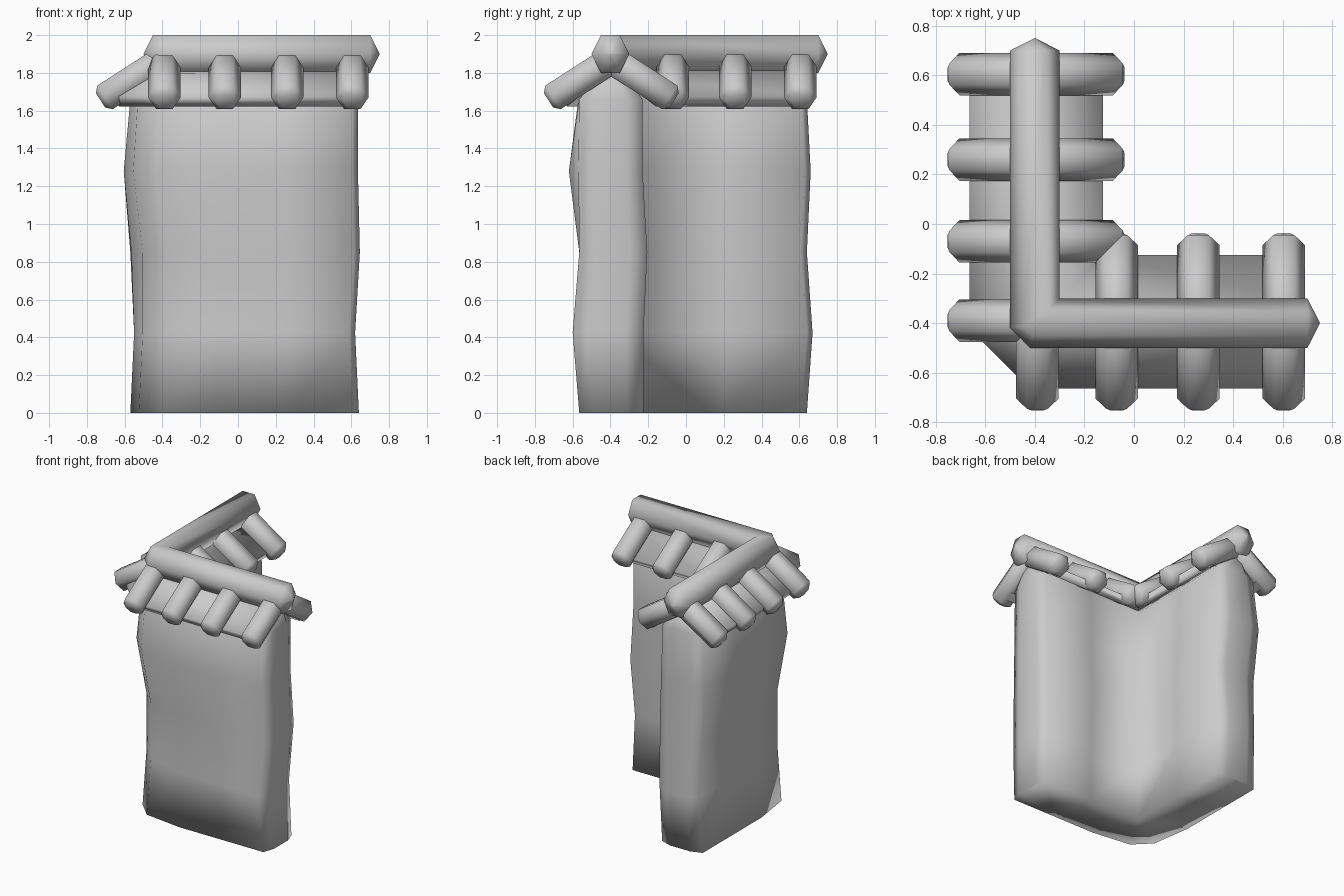
import bpy
import bmesh
from math import cos, sin, pi
from mathutils import Vector

if "Cube" in bpy.data.objects:
    bpy.data.objects.remove(bpy.data.objects["Cube"])


def make(name, rings, caps=None):
    """Loft equal-length rings into a closed, smooth-shaded object."""
    n, m = len(rings[0]), len(rings)
    caps = caps or [tuple(range(n))]
    bm = bmesh.new()
    vs = [[bm.verts.new(v) for v in r] for r in rings]
    for k in range(m - 1):
        for i in range(n):
            j = (i + 1) % n
            bm.faces.new((vs[k][i], vs[k][j], vs[k + 1][j], vs[k + 1][i]))
    for c in caps:
        bm.faces.new([vs[0][i] for i in reversed(c)])
        bm.faces.new([vs[-1][i] for i in c])
    bmesh.ops.remove_doubles(bm, verts=bm.verts, dist=0.0005)
    bmesh.ops.recalc_face_normals(bm, faces=bm.faces)
    for f in bm.faces:
        f.smooth = True
    me = bpy.data.meshes.new(name)
    bm.to_mesh(me)
    bm.free()
    ob = bpy.data.objects.new(name, me)
    bpy.context.collection.objects.link(ob)
    return ob


def rod(name, p0, p1, r, inset, tip):
    """Six-sided rod with tapered ends."""
    p0, p1 = Vector(p0), Vector(p1)
    d = (p1 - p0).normalized()
    side = d.cross(Vector((0, 0, 1))).normalized()
    up = side.cross(d)
    rings = []
    for c, s in ((p0, tip), (p0 + d * inset, 1), (p1 - d * inset, 1), (p1, tip)):
        rings.append([c + s * r * (side * cos(i * pi / 3) + up * sin(i * pi / 3))
                      for i in range(6)])
    make(name, rings)


def place(swap, along, across, z):
    """Second wing is the first one mirrored over the x = y diagonal."""
    return (across, along, z) if swap else (along, across, z)


def l_sweep(name, section, c, zc, ends, k, caps=None):
    """Sweep a section round the corner; outer side of the corner is chamfered."""
    def end(swap, u, s):
        return [place(swap, u, c + v * s, zc + z * s) for v, z in section]

    def corner(swap):
        return [place(swap, c + (v if v > 0 else k * v), c + v, zc + z)
                for v, z in section]
    make(name, [end(True, u, s) for u, s in ends] + [corner(True), corner(False)]
         + [end(False, u, s) for u, s in reversed(ends)], caps)


C = -0.395

# Wall: L-shaped plan with slightly uneven faces, narrowing under the ridge
levels = [0, 0.425, 0.85, 1.28, 1.66, 1.80]
outer = {False: [-0.565, -0.575, -0.565, -0.62, -0.57, -0.46],
         True: [-0.57, -0.55, -0.565, -0.605, -0.57, -0.46]}
tip_outer = {False: [-0.565, -0.60, -0.565, -0.57, -0.565, -0.46],
             True: [-0.57, -0.55, -0.57, -0.60, -0.565, -0.46]}
ends = {False: [0.64, 0.62, 0.645, 0.635, 0.635, 0.63],
        True: [0.64, 0.67, 0.64, 0.66, 0.64, 0.63]}
inner = [-0.225, -0.225, -0.205, -0.23, -0.23, -0.33]
chamfer = [-0.465, -0.445, -0.445, -0.495, -0.47, -0.43]


def wing_plan(k, swap):
    o, t, e = outer[swap][k], tip_outer[swap][k], ends[swap][k]
    i, c = inner[k], chamfer[k]
    w = (i - t) * 0.25
    return [(c + 0.06, c - 0.06), (-0.1, o), (0.25, o), (e - 0.03, t),
            (e, t + w), (e, i - w), (e - 0.03, i), (0.2, i)]


wall_rings = []
for k, z in enumerate(levels):
    a = [place(False, u, v, z) for u, v in wing_plan(k, False)]
    b = [place(True, u, v, z) for u, v in wing_plan(k, True)]
    wall_rings.append(a + [(inner[k], inner[k], z)] + b[::-1])
make("corner_wall", wall_rings,
     [(2, 3, 4, 5, 6, 7), (1, 2, 7, 8), (0, 1, 8), (16, 0, 8), (15, 16, 8),
      (8, 9, 14, 15), (9, 10, 11, 12, 13, 14)])

# Roof bed (thin sloped planks) and ridge, each running round the corner
bed = [(-0.27, 1.675), (-0.235, 1.622), (0, 1.81), (0.235, 1.622),
       (0.27, 1.675), (0.09, 1.79), (0, 1.84), (-0.09, 1.79)]
l_sweep("roof_bed", bed, C, 0, [(0.635, 1)], 0.1,
        [(0, 1, 2, 7), (2, 3, 4, 5), (2, 5, 6, 7)])

hexagon = [(0.1 * cos(i * pi / 3), 0.115 * sin(i * pi / 3)) for i in range(6)]
l_sweep("ridge", hexagon, -0.4, 1.9, [(0.75, 0.02), (0.7, 1)], 0.2)

# Cover tiles on both slopes of each wing
for swap, wing in ((False, "front"), (True, "left")):
    for i, u in enumerate((-0.39, -0.07, 0.26, 0.605)):
        for s, face in ((-1, "outer"), (1, "inner")):
            if i == 0 and s == 1:
                continue  # buried inside the corner
            rod(f"{wing}_tile_{i}_{face}", place(swap, u, C, 1.87),
                place(swap, u, C + s * 0.333, 1.655), 0.086, 0.028, 0.6)
